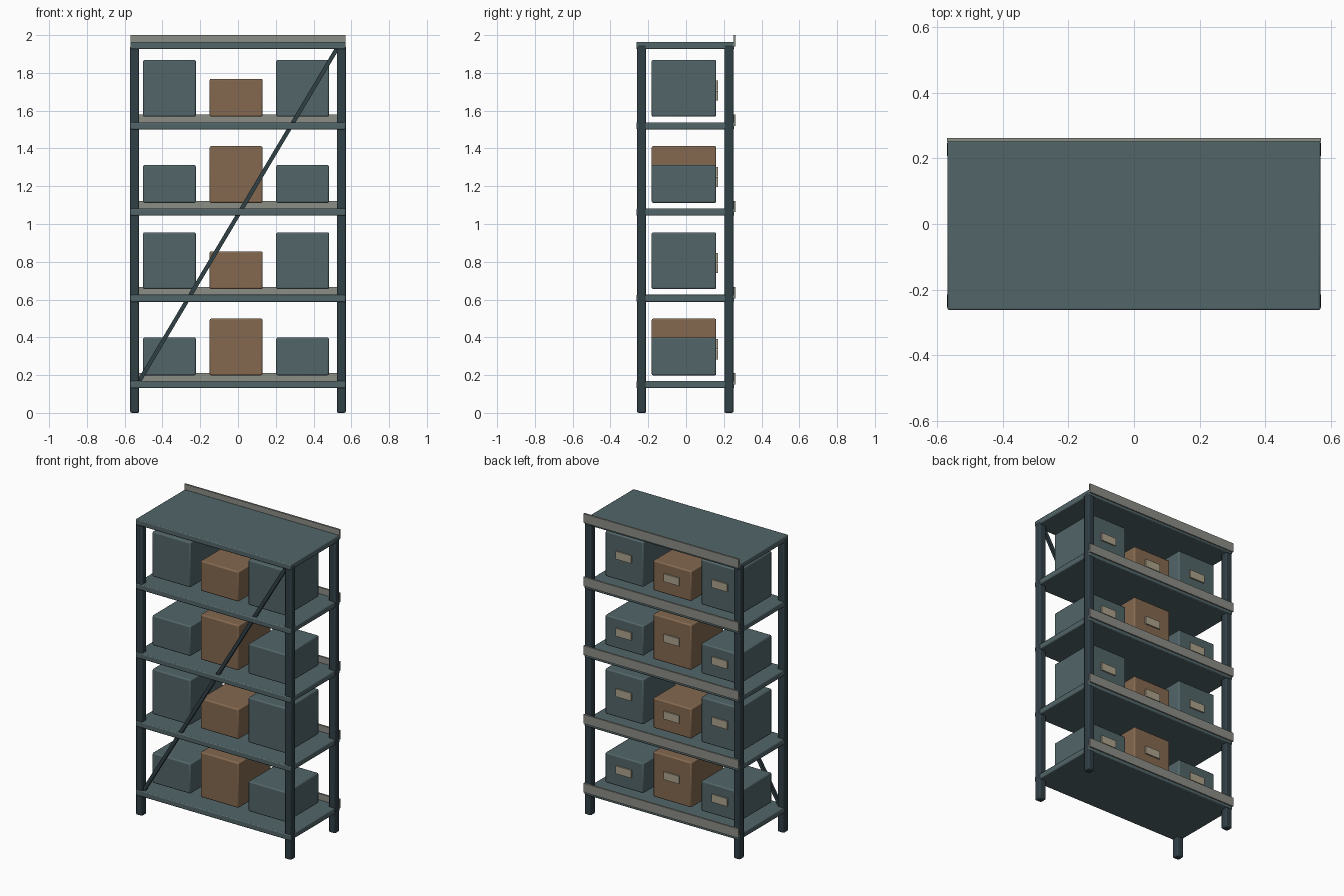
import bpy, math
from mathutils import Vector

if "Cube" in bpy.data.objects:
    bpy.data.objects.remove(bpy.data.objects["Cube"])


def material(name, rgb):
    m = bpy.data.materials.new(name)
    m.diffuse_color = (*rgb, 1)
    m.use_nodes = True
    m.node_tree.nodes["Principled BSDF"].inputs["Base Color"].default_value = m.diffuse_color
    return m


SLATE = material("slate_paint", (0.085, 0.13, 0.14))
DARK = material("dark_steel", (0.03, 0.05, 0.06))
BROWN = material("cardboard", (0.23, 0.14, 0.08))
GREY = material("grey_lip", (0.26, 0.27, 0.24))
CREAM = material("label_card", (0.42, 0.37, 0.27))


def box(name, center, size, mat, bevel=0.0, segments=2):
    bpy.ops.mesh.primitive_cube_add(size=1, location=center)
    ob = bpy.context.object
    ob.name = name
    ob.scale = size
    bpy.ops.object.transform_apply(location=False, rotation=False, scale=True)
    ob.data.materials.append(mat)
    if bevel:
        mod = ob.modifiers.new("soft_edges", 'BEVEL')
        mod.width = bevel
        mod.segments = segments
        bpy.ops.object.shade_smooth_by_angle(angle=math.radians(40))
    return ob


Y0 = -0.004  # the rear lips push the frame slightly forward
levels = [0.15, 0.6065, 1.063, 1.5195, 1.945]

# corner posts
for sx, side in ((-1, "left"), (1, "right")):
    for sy, end in ((-1, "front"), (1, "back")):
        box(f"{end}_{side}_post", (sx * 0.547, Y0 + sy * 0.231, 0.9725),
            (0.048, 0.048, 1.945), DARK, 0.008)

# shelves with a raised lip along the back
for i, z in enumerate(levels):
    box(f"shelf_{i + 1}", (0, Y0, z), (1.138, 0.518, 0.038), SLATE, 0.006)
    top = 2.0 if i == 4 else z + 0.06
    box(f"back_lip_{i + 1}", (0, 0.257, top - 0.03), (1.14, 0.012, 0.06), GREY)

# storage boxes, alternating low and tall, each with a label at the back
for i, z in enumerate(levels[:4]):
    for j, x in enumerate((-0.363, -0.01, 0.342)):
        h = 0.3 if (i + j) % 2 else 0.2
        base = z + 0.049
        box(f"storage_box_{i + 1}_{j + 1}", (x, -0.011, base + h / 2),
            (0.28, 0.342, h), BROWN if j == 1 else SLATE, 0.008)
        box(f"box_label_{i + 1}_{j + 1}", (x, 0.164, base + 0.55 * h),
            (0.112, 0.01, 0.052), CREAM)

# diagonal brace between the front posts
a, b = Vector((-0.525, -0.238, 0.165)), Vector((0.525, -0.238, 1.93))
d = b - a
brace = box("diagonal_brace", (a + b) / 2, (0.022, 0.018, d.length), DARK)
brace.rotation_euler = (0, math.atan2(d.x, d.z), 0)
